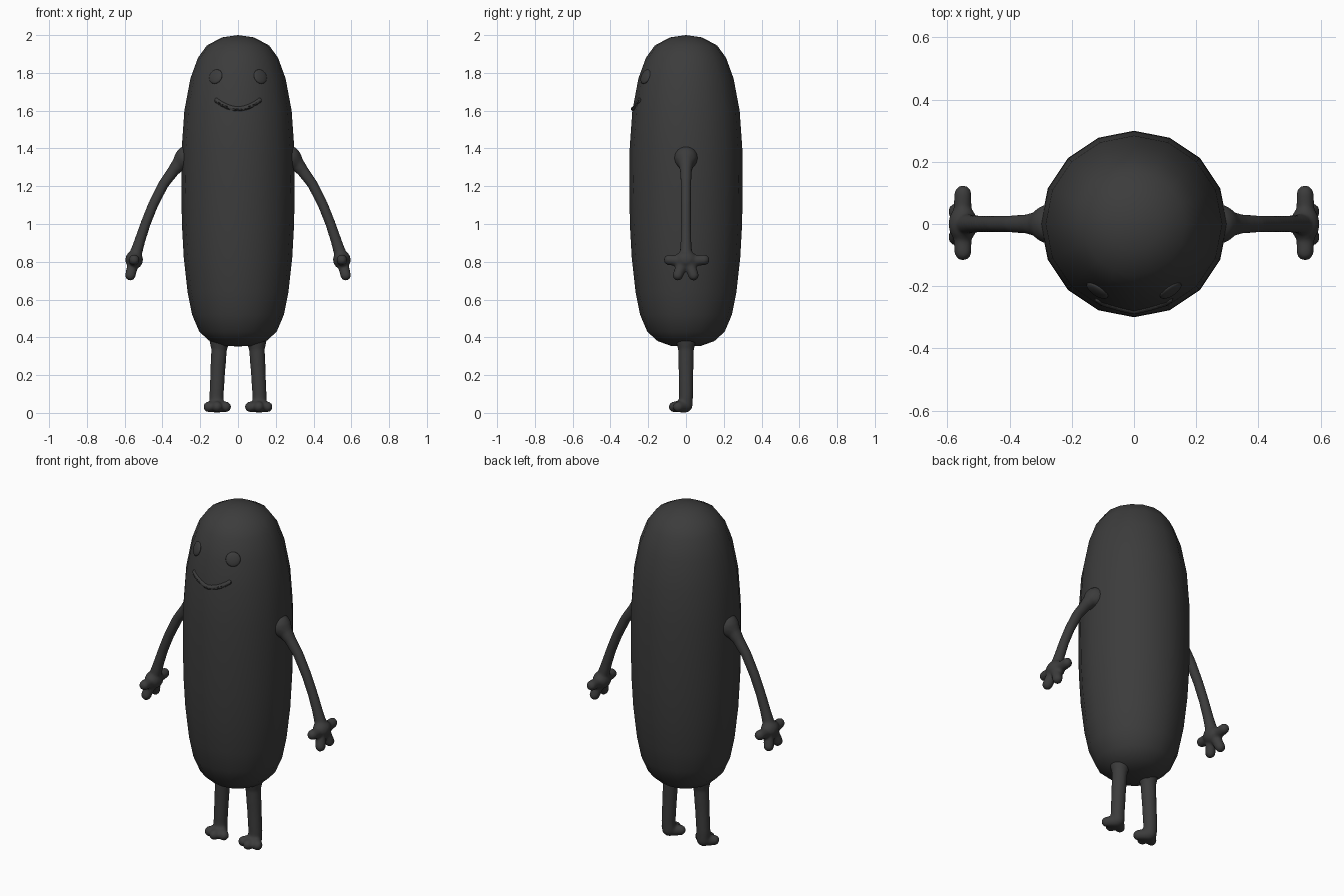
import bpy, bmesh, math
from mathutils import Vector, Matrix
from mathutils.bvhtree import BVHTree

if "Cube" in bpy.data.objects:
    bpy.data.objects.remove(bpy.data.objects["Cube"])

mat = bpy.data.materials.new("charcoal")
mat.diffuse_color = (0.045, 0.045, 0.045, 1)
mat.use_nodes = True
mat.node_tree.nodes["Principled BSDF"].inputs["Base Color"].default_value = mat.diffuse_color


def finish(name, bm):
    me = bpy.data.meshes.new(name)
    for f in bm.faces:
        f.smooth = True
    bm.to_mesh(me)
    bm.free()
    me.materials.append(mat)
    ob = bpy.data.objects.new(name, me)
    bpy.context.collection.objects.link(ob)
    return ob


def ball(bm, c, r, scale=(1, 1, 1), rot=None, seg=16):
    m = Matrix.Translation(c) @ (rot or Matrix()) @ Matrix.Diagonal((*scale, 1))
    return bmesh.ops.create_uvsphere(bm, u_segments=seg, v_segments=seg // 2,
                                     radius=r, matrix=m)["verts"]


def limb(bm, points):
    """Rounded tube: hull of neighbouring balls (x, y, z, r)."""
    for a, b in zip(points, points[1:]):
        tmp = bmesh.new()
        ball(tmp, a[:3], a[3])
        ball(tmp, b[:3], b[3])
        res = bmesh.ops.convex_hull(tmp, input=tmp.verts)
        inner = {v for v in res["geom_interior"] if isinstance(v, bmesh.types.BMVert)}
        bmesh.ops.delete(tmp, geom=list(inner), context="VERTS")
        bmesh.ops.delete(tmp, geom=[f for f in tmp.faces if not f.is_valid], context="FACES")
        bmesh.ops.recalc_face_normals(tmp, faces=tmp.faces)
        me = bpy.data.meshes.new("tmp")
        tmp.to_mesh(me)
        tmp.free()
        bm.from_mesh(me)
        bpy.data.meshes.remove(me)


def mirror(ob):
    ob.modifiers.new("mirror", "MIRROR").use_mirror_merge = False


def blend(ob, voxel, smooth):
    m = ob.modifiers.new("merge", "REMESH")
    m.mode, m.voxel_size, m.use_smooth_shade = "VOXEL", voxel, True
    s = ob.modifiers.new("soften", "SMOOTH")
    s.factor, s.iterations = 0.5, smooth
    mirror(ob)


# Body: 16-sided lathe
profile = [(0, .352), (.08, .355), (.15, .38), (.205, .43), (.243, .52), (.267, .64),
           (.287, .82), (.297, 1.0), (.3, 1.2), (.298, 1.4), (.284, 1.6), (.252, 1.77),
           (.212, 1.88), (.165, 1.945), (.085, 1.988), (0, 2.0)]
bm = bmesh.new()
vs = [bm.verts.new((r, 0, z)) for r, z in profile]
es = [bm.edges.new(p) for p in zip(vs, vs[1:])]
bmesh.ops.spin(bm, geom=vs + es, cent=(0, 0, 0), axis=(0, 0, 1),
               angle=2 * math.pi, steps=16, use_duplicate=False)
bmesh.ops.remove_doubles(bm, verts=bm.verts, dist=1e-4)
bmesh.ops.recalc_face_normals(bm, faces=bm.faces)
tree = BVHTree.FromBMesh(bm)
finish("body", bm)


def on_face(x, z):
    hit, normal, _, _ = tree.ray_cast(Vector((x, -1, z)), Vector((0, 1, 0)))
    return hit, normal


# Eyes: flattened discs lying on the body
bm = bmesh.new()
p, n = on_face(.118, 1.78)
ball(bm, p, .04, (1, 1, .3), n.to_track_quat("Z", "Y").to_matrix().to_4x4(), 24)
mirror(finish("eyes", bm))

# Mouth: thin smile following the body
bm = bmesh.new()
smile = []
for i in range(13):
    x = -.115 + .23 * i / 12
    p, n = on_face(x, 1.61 + .045 * (x / .115) ** 2)
    smile.append((*(p - n * .005), .0135))
limb(bm, smile)
finish("mouth", bm)

# Arms with four-fingered hands
bm = bmesh.new()
limb(bm, [(.27, 0, 1.35, .065), (.305, 0, 1.325, .042), (.34, 0, 1.285, .032),
          (.395, 0, 1.21, .028), (.45, 0, 1.10, .027), (.49, 0, 1.0, .027),
          (.52, 0, .91, .029), (.545, 0, .83, .034)])
ball(bm, (.55, 0, .81), .05, (.95, 1.2, 1))
for y, z, x in ((-.09, .81, .55), (-.043, .728, .57), (.04, .728, .57), (.097, .81, .55)):
    limb(bm, [(.552, y * .3, .805, .03), (x, y, z, .028)])
blend(finish("arms", bm), .008, 4)

# Legs with three-toed feet
bm = bmesh.new()
limb(bm, [(.098, 0, .39, .055), (.1, 0, .34, .042), (.108, 0, .2, .039),
          (.114, 0, .09, .038), (.113, -.003, .04, .038)])
for x, y in ((.064, -.042), (.11, -.064), (.156, -.042)):
    limb(bm, [(.112, -.005, .036, .035), (x, y, .032, .028)])
blend(finish("legs", bm), .008, 4)
